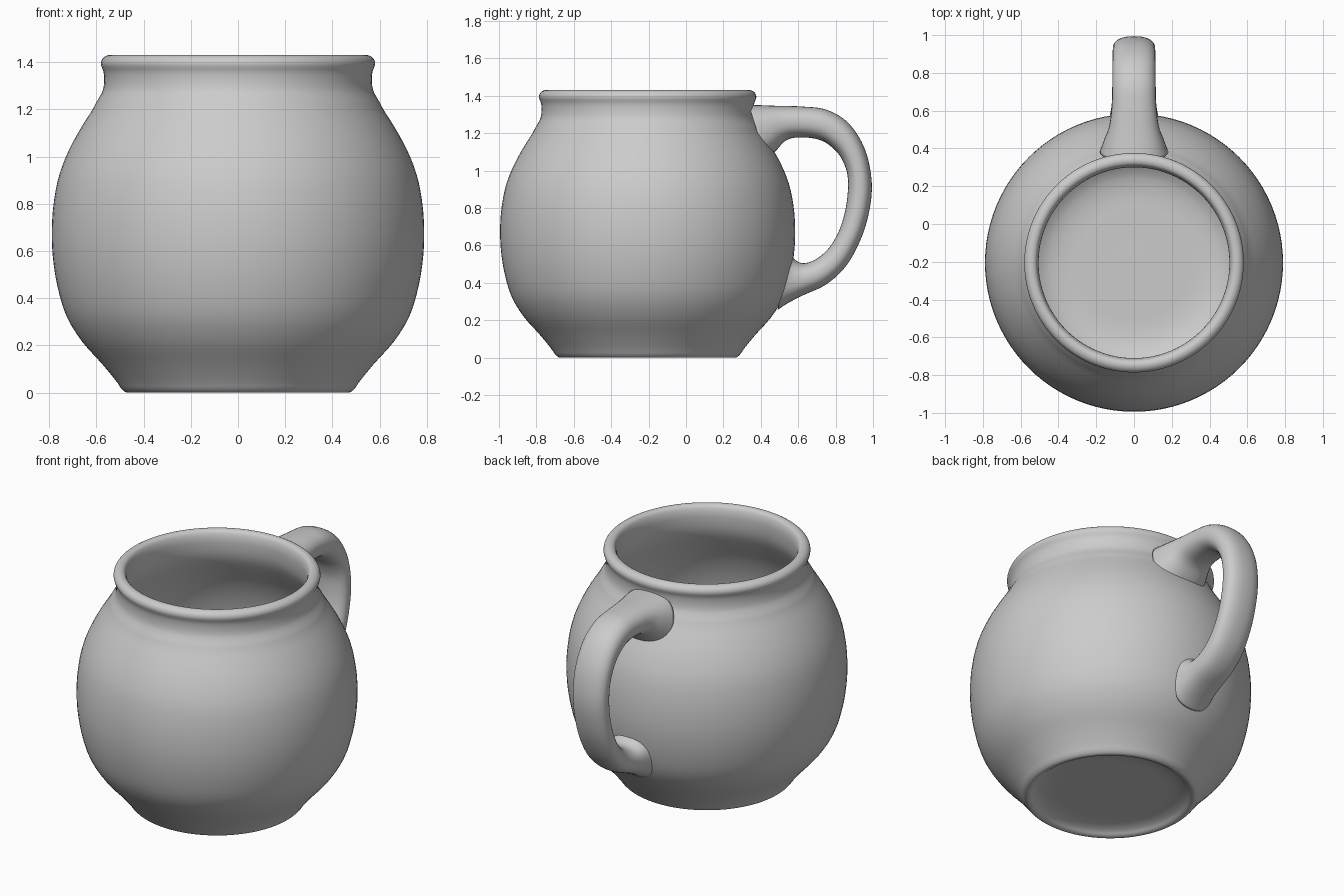
import bpy, bmesh, math
from mathutils import Vector

CENTER_Y = -0.205


def smooth_path(points, steps):
    """Chord-length Hermite curve through points of any dimension."""
    p = [Vector(q) for q in points]
    d = [(b - a).length for a, b in zip(p, p[1:])]
    s = [(b - a) / h for a, b, h in zip(p, p[1:], d)]
    m = [s[0]] + [(s[i] * d[i + 1] + s[i + 1] * d[i]) / (d[i] + d[i + 1])
                  for i in range(len(s) - 1)] + [s[-1]]
    out = []
    for i, h in enumerate(d):
        for k in range(steps):
            t = k / steps
            out.append(p[i] * (2*t**3 - 3*t**2 + 1) + m[i] * h * (t**3 - 2*t**2 + t)
                       + p[i + 1] * (3*t**2 - 2*t**3) + m[i + 1] * h * (t**3 - t**2))
    return out + [p[-1]]


def skin(name, rings):
    """Skin closed rings of coordinates and cap both ends."""
    bm = bmesh.new()
    loops = [[bm.verts.new(c) for c in ring] for ring in rings]
    n = len(loops[0])
    for a, b in zip(loops, loops[1:]):
        for i in range(n):
            j = (i + 1) % n
            bm.faces.new((a[i], a[j], b[j], b[i]))
    bm.faces.new(loops[0])
    bm.faces.new(loops[-1])
    bmesh.ops.recalc_face_normals(bm, faces=bm.faces)
    for f in bm.faces:
        f.smooth = True
    mesh = bpy.data.meshes.new(name)
    bm.to_mesh(mesh)
    bm.free()
    obj = bpy.data.objects.new(name, mesh)
    bpy.context.collection.objects.link(obj)
    return obj


# Pot body: (radius, height) from under the foot, up the outside, over the rim, down inside
profile = [
    (0.02, 0.04), (0.25, 0.04), (0.38, 0.035), (0.43, 0.018), (0.452, 0.003), (0.472, 0.0),
    (0.488, 0.01), (0.51, 0.04), (0.575, 0.12), (0.66, 0.215), (0.725, 0.32),
    (0.765, 0.45), (0.785, 0.58), (0.789, 0.68), (0.78, 0.81), (0.755, 0.93),
    (0.715, 1.03), (0.66, 1.13), (0.613, 1.205), (0.60, 1.23), (0.588, 1.25),
    (0.573, 1.28), (0.567, 1.32), (0.57, 1.36), (0.581, 1.393), (0.577, 1.41),
    (0.56, 1.426), (0.54, 1.43), (0.522, 1.423), (0.51, 1.40), (0.506, 1.34),
    (0.52, 1.26), (0.565, 1.17), (0.64, 1.04), (0.70, 0.87), (0.725, 0.68),
    (0.71, 0.48), (0.66, 0.32), (0.57, 0.19), (0.47, 0.11), (0.40, 0.09),
    (0.25, 0.085), (0.02, 0.085),
]
SIDES = 96
skin("pot_body", [[(r * math.cos(2 * math.pi * i / SIDES),
                    CENTER_Y + r * math.sin(2 * math.pi * i / SIDES), z)
                   for i in range(SIDES)] for r, z in smooth_path(profile, 3)])

# Handle: (outer y, outer z, inner y, inner z, half width), flaring where it meets the pot
handle = [
    (0.335, 1.352, 0.43, 1.05, 0.18),
    (0.40, 1.349, 0.485, 1.11, 0.158),
    (0.48, 1.346, 0.53, 1.158, 0.135),
    (0.62, 1.342, 0.62, 1.177, 0.118),
    (0.75, 1.325, 0.73, 1.158, 0.115),
    (0.86, 1.262, 0.81, 1.095, 0.114),
    (0.95, 1.13, 0.855, 1.01, 0.113),
    (0.993, 0.94, 0.866, 0.91, 0.112),
    (0.975, 0.76, 0.85, 0.78, 0.111),
    (0.92, 0.60, 0.81, 0.66, 0.111),
    (0.84, 0.47, 0.75, 0.57, 0.112),
    (0.74, 0.385, 0.68, 0.518, 0.114),
    (0.62, 0.33, 0.615, 0.506, 0.12),
    (0.54, 0.288, 0.575, 0.53, 0.132),
    (0.49, 0.255, 0.545, 0.57, 0.145),
]


def handle_ring(yo, zo, yi, zi, w, n=32):
    ring = []
    for i in range(n):
        a = 2 * math.pi * i / n
        c, s = math.cos(a), math.sin(a)
        x = math.copysign(abs(c) ** 0.85, c) * w
        t = 0.5 + 0.5 * math.copysign(abs(s) ** 0.85, s)
        ring.append((x, yi + (yo - yi) * t, zi + (zo - zi) * t))
    return ring


skin("handle", [handle_ring(*p) for p in smooth_path(handle, 5)])
